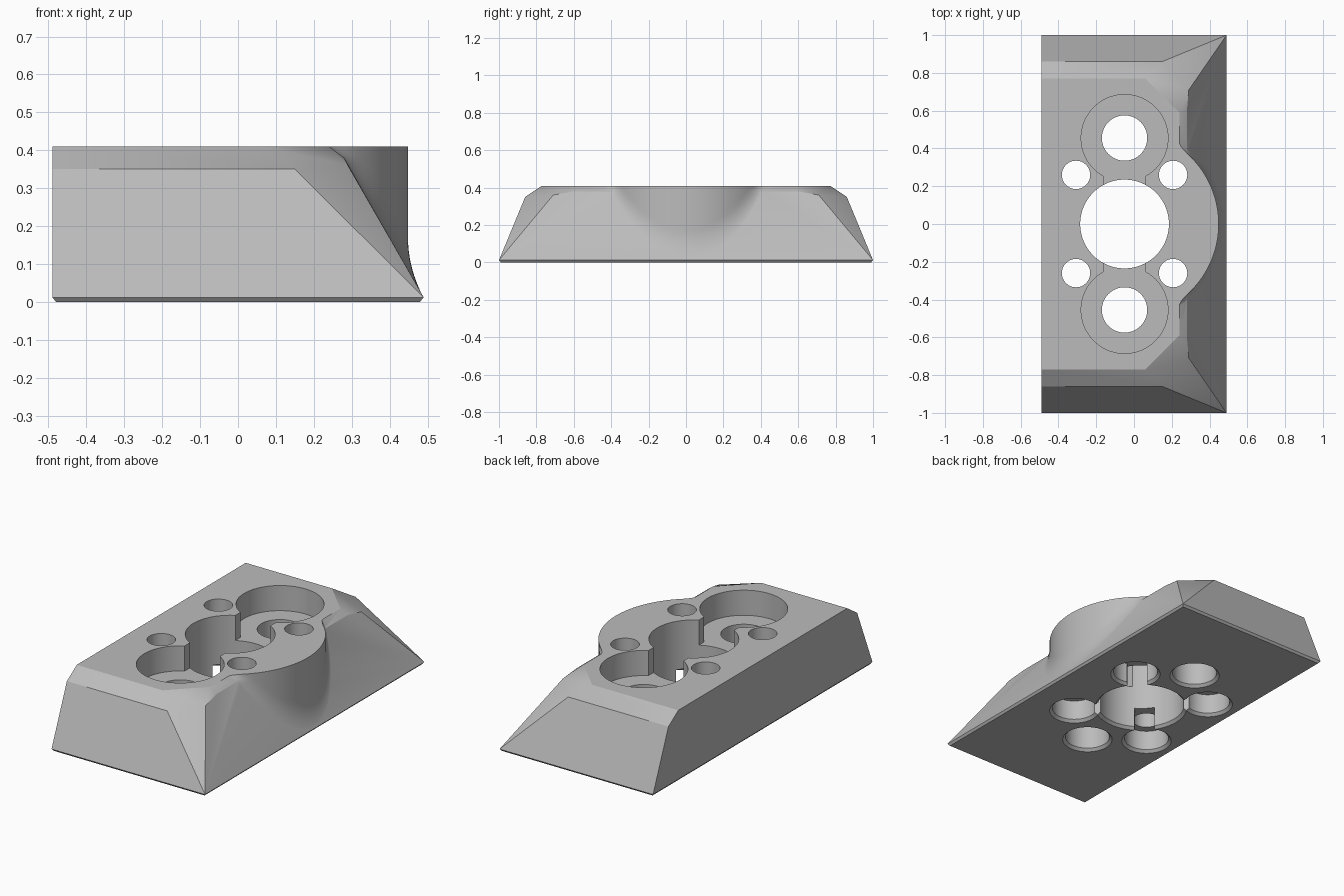
import bpy, bmesh, math

cube = bpy.data.objects.get("Cube")
if cube:
    bpy.data.objects.remove(cube, do_unlink=True)

TOP = 0.41       # height of the upper face
LIP = 0.012      # small chamfer around the base
AXIS = -0.05     # x of the main hole line

grey = bpy.data.materials.new("light_grey")
grey.use_nodes = True
grey.diffuse_color = (0.5, 0.5, 0.5, 1)
grey.node_tree.nodes["Principled BSDF"].inputs["Base Color"].default_value = (0.5, 0.5, 0.5, 1)


def add_object(name, bm):
    bmesh.ops.recalc_face_normals(bm, faces=bm.faces)
    mesh = bpy.data.meshes.new(name)
    bm.to_mesh(mesh)
    bm.free()
    mesh.materials.append(grey)
    obj = bpy.data.objects.new(name, mesh)
    bpy.context.collection.objects.link(obj)
    return obj


def loft(name, rings):
    """Closed solid through rings of equal point count."""
    bm = bmesh.new()
    rows = [[bm.verts.new(p) for p in ring] for ring in rings]
    n = len(rows[0])
    for low, high in zip(rows, rows[1:]):
        for i in range(n):
            j = (i + 1) % n
            bm.faces.new((low[i], low[j], high[j], high[i]))
    bm.faces.new(rows[0][::-1])
    bm.faces.new(rows[-1])
    return add_object(name, bm)


def turned(name, x, y, profile, sides=72):
    """Solid of revolution from (radius, z) pairs."""
    angles = [2 * math.pi * i / sides for i in range(sides)]
    return loft(name, [[(x + r * math.cos(a), y + r * math.sin(a), z) for a in angles]
                       for r, z in profile])


def channel(name, start, end, half, z0, z1):
    """Straight box running between two plan points."""
    dx, dy = end[0] - start[0], end[1] - start[1]
    length = math.hypot(dx, dy)
    nx, ny = -dy / length * half, dx / length * half
    plan = [(start[0] + nx, start[1] + ny), (start[0] - nx, start[1] - ny),
            (end[0] - nx, end[1] - ny), (end[0] + nx, end[1] + ny)]
    return loft(name, [[(px, py, z) for px, py in plan] for z in (z0, z1)])


def combine(body, tool, operation):
    mod = body.modifiers.new(tool.name, 'BOOLEAN')
    mod.operation = operation
    mod.solver = 'EXACT'
    mod.object = tool
    bpy.context.view_layer.objects.active = body
    bpy.ops.object.modifier_apply(modifier=mod.name)
    bpy.data.objects.remove(tool, do_unlink=True)


# Faceted block: flat on one long side, sloped on the others
half_points = [
    (-0.48, 0.99, 0), (0.48, 0.99, 0), (-0.49, 1, LIP), (0.49, 1, LIP),
    (-0.49, 0.86, 0.35), (0.15, 0.86, 0.35), (-0.49, 0.77, TOP), (0.06, 0.77, TOP),
    (0.24, 0.59, TOP), (0.29, 0.71, 0.36), (0.28, 0.6, 0.38),
]
bm = bmesh.new()
for x, y, z in half_points:
    for side in (1, -1):
        bm.verts.new((x, y * side, z))
bmesh.ops.convex_hull(bm, input=bm.verts)
bmesh.ops.dissolve_limit(bm, angle_limit=0.01, verts=bm.verts, edges=bm.edges)
block = add_object("mounting_block", bm)


# Round boss blending softly into the sloped side
def boss_x(y, z, blend=0.05):
    slope = min(0.49 - 0.571 * (z - LIP), 0.28 - 1.333 * (z - 0.38))
    circle = AXIS + math.sqrt(0.25 - y * y)
    h = max(blend - abs(slope - circle), 0) / blend
    return max(slope, circle) + h * h * blend / 4 - 0.0015


steps, levels, reach = 72, 32, 0.45
rings = []
for k in range(levels + 1):
    z = 0.02 + (TOP - 0.02) * k / levels
    ys = [reach * (2 * i / steps - 1) for i in range(steps + 1)]
    rings.append([(boss_x(y, z), y, z) for y in ys] + [(0, reach, z), (0, -reach, z)])
combine(block, loft("round_boss", rings), 'UNION')


# Hole profiles with a small chamfer at the underside
def bore(r):
    return [(r + 0.025, -0.01), (r, 0.015)]


cutters = [turned("centre_hole", AXIS, 0, bore(0.235) + [(0.235, 0.5)], 96)]
for side in (1, -1):
    # Stepped screw holes opening from above into the centre
    y = 0.455 * side
    cutters.append(turned("screw_hole", AXIS, y,
                          bore(0.12) + [(0.12, 0.265), (0.23, 0.265), (0.23, 0.5)]))
    cutters.append(channel("upper_channel", (AXIS, 0.1 * side), (AXIS, 0.4 * side),
                           0.112, 0.265, 0.5))
    # Small holes, widened below and joined to the centre
    for reach_x in (-0.257, 0.257):
        x, y = AXIS + reach_x, 0.26 * side
        cutters.append(turned("small_hole", x, y,
                              bore(0.12) + [(0.12, 0.13), (0.075, 0.13), (0.075, 0.5)]))
        cutters.append(channel("lower_channel", (AXIS + reach_x * 0.4, y * 0.4),
                               (AXIS + reach_x * 0.9, y * 0.9), 0.055, -0.01, 0.13))
for tool in cutters:
    combine(block, tool, 'DIFFERENCE')

# Smooth round walls, keep the facets crisp
bpy.ops.object.select_all(action='DESELECT')
block.select_set(True)
bpy.context.view_layer.objects.active = block
bpy.ops.object.shade_smooth_by_angle(angle=math.radians(22))
